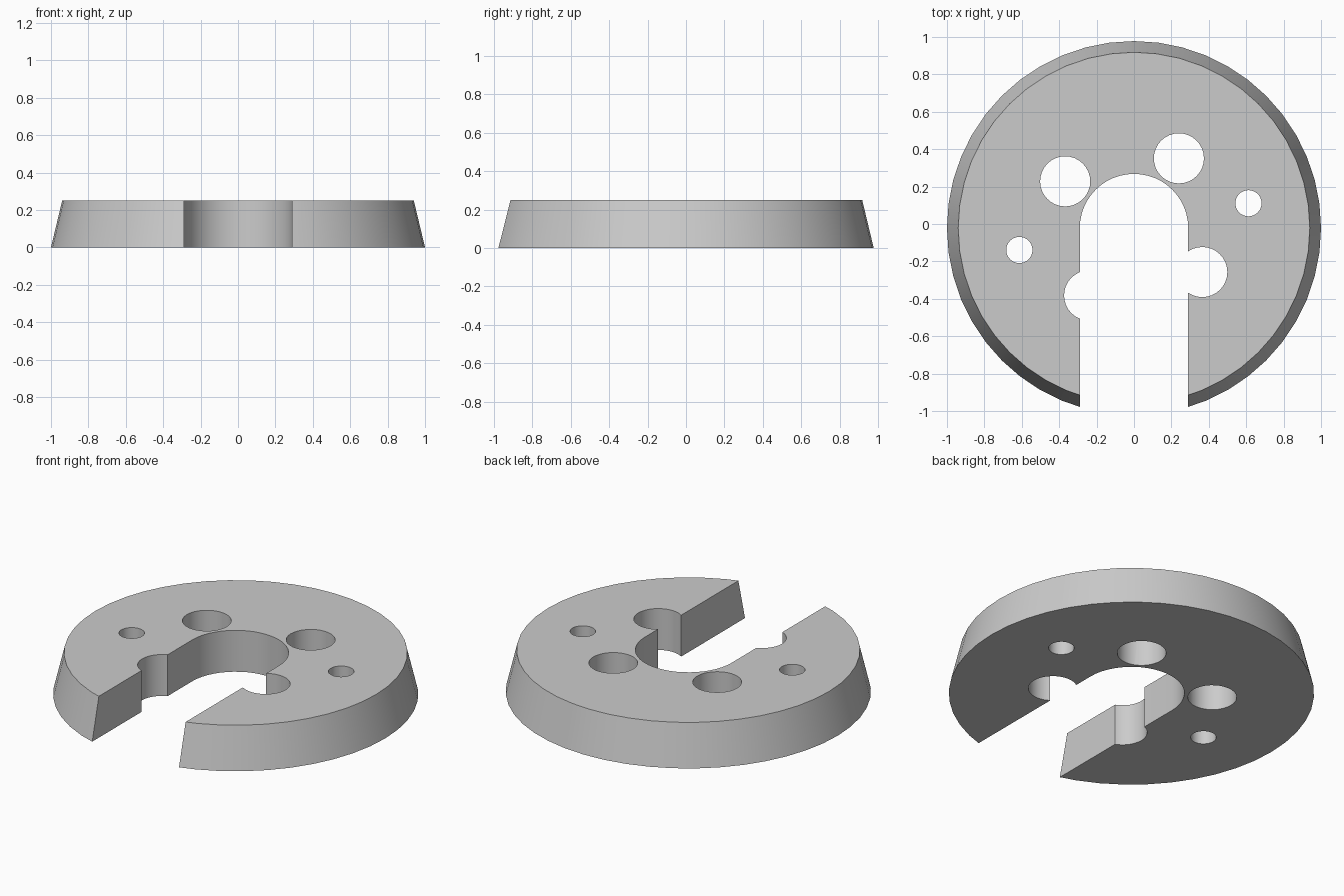
import bpy
import math

cube = bpy.data.objects.get("Cube")
if cube:
    bpy.data.objects.remove(cube, do_unlink=True)

HEIGHT = 0.25
CENTRE_Y = -0.022
SLOT_R = 0.29

grey = bpy.data.materials.new("light grey")
grey.use_nodes = True
grey.diffuse_color = (0.6, 0.6, 0.6, 1)
grey.node_tree.nodes["Principled BSDF"].inputs["Base Color"].default_value = (0.6, 0.6, 0.6, 1)


def cutter(name, outline):
    """Upright prism through the plate from a counter-clockwise outline."""
    n = len(outline)
    verts = [(x, y, z) for z in (-0.2, HEIGHT + 0.2) for x, y in outline]
    faces = [tuple(reversed(range(n))), tuple(range(n, 2 * n))]
    faces += [(i, (i + 1) % n, n + (i + 1) % n, n + i) for i in range(n)]
    mesh = bpy.data.meshes.new(name)
    mesh.from_pydata(verts, [], faces)
    mesh.materials.append(grey)
    obj = bpy.data.objects.new(name, mesh)
    bpy.context.collection.objects.link(obj)
    obj.hide_render = True
    return obj


def arc(x, y, r, sweep, steps):
    return [(x + r * math.cos(sweep * i / steps), y + r * math.sin(sweep * i / steps))
            for i in range(steps + 1)]


# Tapered disc
bpy.ops.mesh.primitive_cone_add(vertices=48, radius1=1, radius2=0.94, depth=HEIGHT,
                                location=(0, CENTRE_Y, HEIGHT / 2))
plate = bpy.context.object
plate.name = "slotted_plate"
plate.data.materials.append(grey)

# Open slot with a round end
slot = arc(0, CENTRE_Y, SLOT_R, math.pi, 24) + [(-SLOT_R, -1.3), (SLOT_R, -1.3)]
cutters = [cutter("slot_cutter", slot)]

# Two rings of holes: four large (two break into the slot) and two small
holes = [(0.24, 0.373, 0.134), (-0.368, 0.25, 0.134),
         (-0.24, -0.36, 0.134), (0.365, -0.235, 0.134),
         (0.612, 0.133, 0.07), (-0.613, -0.117, 0.07)]
for x, y, r in holes:
    cutters.append(cutter("hole_cutter", arc(x, CENTRE_Y + y, r, math.tau, 32)[:-1]))

bpy.context.view_layer.objects.active = plate
for c in cutters:
    mod = plate.modifiers.new("cut", 'BOOLEAN')
    mod.operation = 'DIFFERENCE'
    mod.solver = 'EXACT'
    mod.object = c
    bpy.ops.object.modifier_apply(modifier=mod.name)
for c in cutters:
    bpy.data.objects.remove(c, do_unlink=True)

# Smooth walls, sharp rims
bpy.ops.object.select_all(action='DESELECT')
plate.select_set(True)
bpy.ops.object.shade_smooth_by_angle(angle=math.radians(30))
